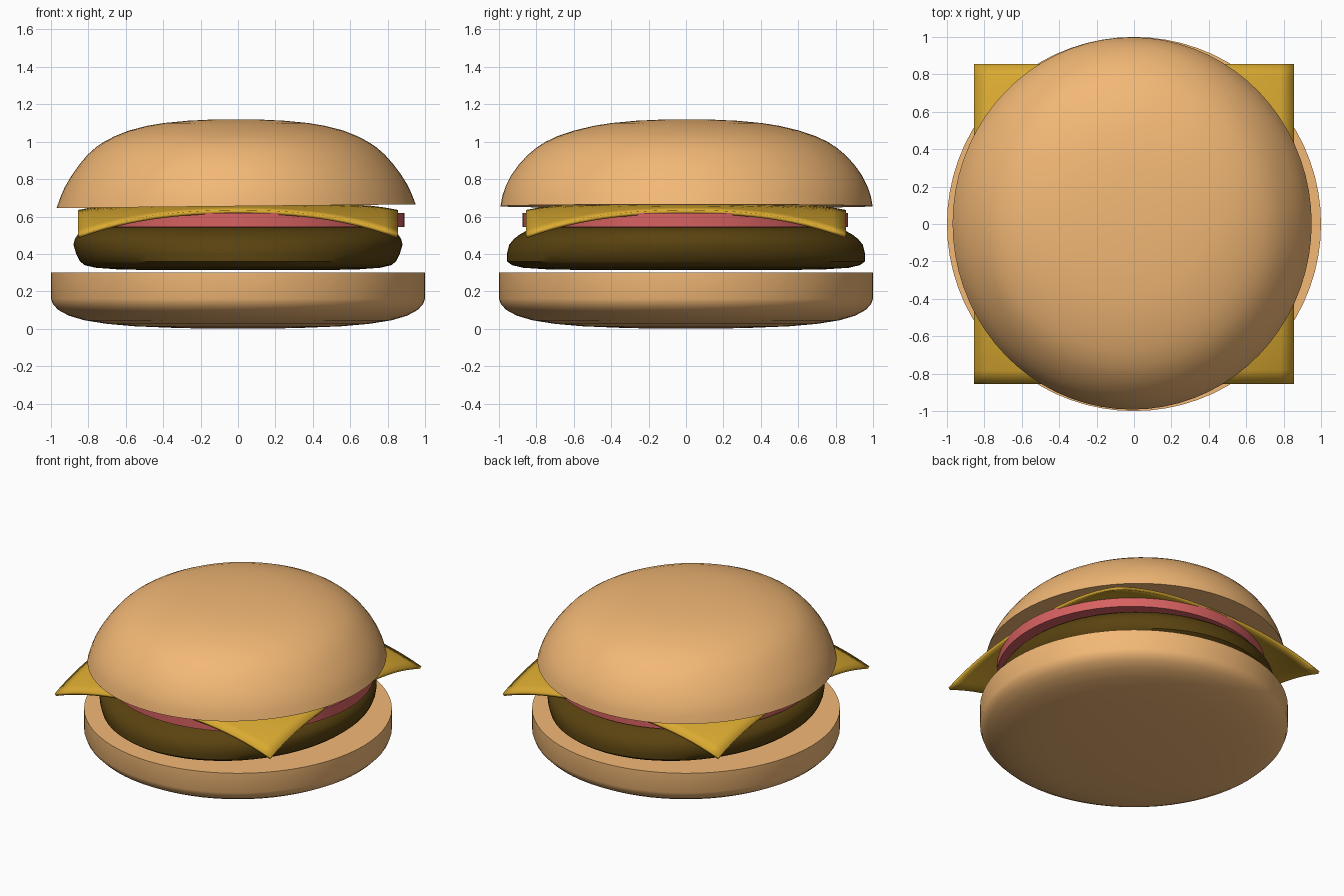
import bpy, bmesh, math

if "Cube" in bpy.data.objects:
    bpy.data.objects.remove(bpy.data.objects["Cube"])

SIDES = 72


def material(name, rgb):
    m = bpy.data.materials.new(name)
    m.diffuse_color = (*rgb, 1)
    m.use_nodes = True
    m.node_tree.nodes["Principled BSDF"].inputs["Base Color"].default_value = m.diffuse_color
    return m


def finish(name, bm, mat):
    bmesh.ops.recalc_face_normals(bm, faces=bm.faces)
    mesh = bpy.data.meshes.new(name)
    bm.to_mesh(mesh)
    bm.free()
    ob = bpy.data.objects.new(name, mesh)
    bpy.context.collection.objects.link(ob)
    mesh.materials.append(mat)
    bpy.ops.object.select_all(action='DESELECT')
    ob.select_set(True)
    bpy.context.view_layer.objects.active = ob
    bpy.ops.object.shade_smooth_by_angle(angle=math.radians(40))
    return ob


def loft(name, levels, mat, cx=0.0, cy=0.0, tilt=None):
    """Closed round body from (z, x radius, y radius) levels."""
    bm = bmesh.new()
    rings = []
    for z, rx, ry in levels:
        ring = []
        for i in range(SIDES):
            a = math.tau * i / SIDES
            x, y = rx * math.cos(a), ry * math.sin(a)
            ring.append(bm.verts.new((x + cx, y + cy, z + (tilt(x, z) if tilt else 0))))
        rings.append(ring)
    for lo, hi in zip(rings, rings[1:]):
        for i in range(SIDES):
            j = (i + 1) % SIDES
            bm.faces.new((lo[i], lo[j], hi[j], hi[i]))
    bm.faces.new(rings[0][::-1])
    bm.faces.new(rings[-1])
    return finish(name, bm, mat)


bun = material("bun", (0.89, 0.48, 0.18))
meat = material("meat", (0.10, 0.055, 0.005))
red = material("tomato", (0.68, 0.12, 0.12))
yellow = material("cheese", (0.70, 0.40, 0.03))

# Bottom bun: flat top, rounded underside
loft("bottom_bun", [(z, r, r) for z, r in (
    (0.0, 0.15), (0.005, 0.35), (0.013, 0.55), (0.026, 0.70), (0.045, 0.82),
    (0.07, 0.905), (0.10, 0.96), (0.13, 0.989), (0.16, 1.0), (0.30, 1.0))], bun)

# Patty: slightly longer front to back
loft("patty", [
    (0.313, 0.45, 0.50), (0.318, 0.65, 0.75), (0.326, 0.76, 0.87), (0.34, 0.82, 0.93),
    (0.36, 0.845, 0.957), (0.40, 0.865, 0.958), (0.45, 0.88, 0.945), (0.48, 0.872, 0.92),
    (0.505, 0.856, 0.888), (0.525, 0.835, 0.85), (0.54, 0.795, 0.80), (0.545, 0.74, 0.75)], meat)

# Tomato slice
loft("tomato_slice", [(0.545, 0.87, 0.87), (0.62, 0.87, 0.87)], red, 0.02, -0.005)

# Cheese: square sheet with drooping corners
bm = bmesh.new()
bmesh.ops.create_grid(bm, x_segments=24, y_segments=24, size=0.855)
for v in bm.verts:
    r = math.hypot(v.co.x, v.co.y)
    v.co.z = 0.663 - 0.43 * max(0, r - 0.6) ** 2
cheese = finish("cheese_slice", bm, yellow)
if cheese.data.polygons[0].normal.z < 0:
    cheese.data.flip_normals()
solid = cheese.modifiers.new("thickness", 'SOLIDIFY')
solid.thickness = 0.02
solid.offset = -1

# Top bun: domed, its base leaning slightly up to the right
loft("top_bun", [
    (0.655, 0.96, 0.995), (0.71, 0.94, 0.985), (0.76, 0.918, 0.968), (0.82, 0.882, 0.938),
    (0.88, 0.838, 0.895), (0.93, 0.795, 0.848), (0.97, 0.75, 0.80), (1.00, 0.705, 0.753),
    (1.03, 0.648, 0.69), (1.06, 0.572, 0.60), (1.085, 0.475, 0.495), (1.10, 0.385, 0.40),
    (1.112, 0.26, 0.27), (1.118, 0.14, 0.14), (1.12, 0.03, 0.03)], bun, -0.01, 0.003,
    tilt=lambda x, z: 0.0104 * x * max(0, 1 - (z - 0.655) / 0.3))
